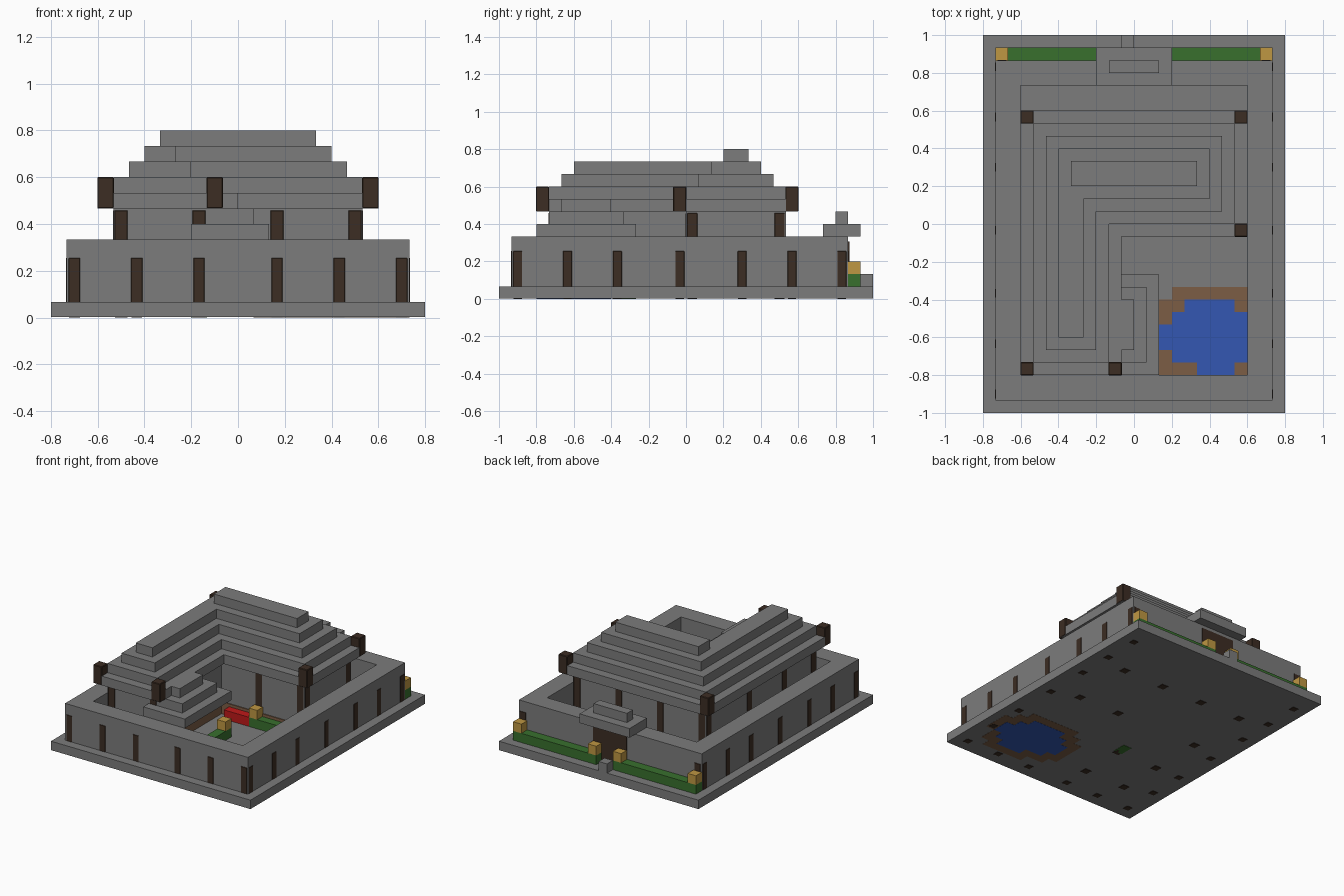
import bpy
import bmesh
from mathutils import Matrix, Vector

U = 1 / 15  # one building block

if "Cube" in bpy.data.objects:
    bpy.data.objects.remove(bpy.data.objects["Cube"], do_unlink=True)


def material(name, rgb):
    m = bpy.data.materials.new(name)
    m.use_nodes = True
    m.diffuse_color = (*rgb, 1)
    m.node_tree.nodes["Principled BSDF"].inputs["Base Color"].default_value = (*rgb, 1)
    return m


STONE = material("grey stone", (0.2, 0.2, 0.2))
WOOD = material("dark wood", (0.045, 0.026, 0.017))
EARTH = material("brown earth", (0.2, 0.11, 0.06))
WATER = material("blue water", (0.033, 0.095, 0.45))
LEAF = material("hedge green", (0.04, 0.16, 0.027))
GOLD = material("lantern gold", (0.52, 0.31, 0.055))
RED = material("red cloth", (0.52, 0.01, 0.01))


def finish(name, bm, mat):
    bmesh.ops.recalc_face_normals(bm, faces=bm.faces)
    bm.transform(Matrix.Scale(U, 4))
    mesh = bpy.data.meshes.new(name)
    bm.to_mesh(mesh)
    bm.free()
    mesh.materials.append(mat)
    ob = bpy.data.objects.new(name, mesh)
    bpy.context.scene.collection.objects.link(ob)
    return ob


def boxes(name, mat, items, chamfer=0):
    """Join boxes given as (x0, x1, y0, y1, z0, z1) in blocks."""
    bm = bmesh.new()
    for x0, x1, y0, y1, z0, z1 in items:
        mid = Vector((x0 + x1, y0 + y1, z0 + z1)) / 2
        size = Matrix.Diagonal((x1 - x0, y1 - y0, z1 - z0, 1))
        bmesh.ops.create_cube(bm, size=1, matrix=Matrix.Translation(mid) @ size)
    if chamfer:
        bmesh.ops.bevel(bm, geom=bm.edges[:], offset=chamfer, segments=1, affect="EDGES")
    return finish(name, bm, mat)


def prism(name, mat, outline, z0, z1):
    bm = bmesh.new()
    face = bm.faces.new([bm.verts.new((x, y, z0)) for x, y in outline])
    up = bmesh.ops.extrude_face_region(bm, geom=[face])["geom"]
    bmesh.ops.translate(bm, vec=(0, 0, z1 - z0),
                        verts=[v for v in up if isinstance(v, bmesh.types.BMVert)])
    return finish(name, bm, mat)


def wing_outline(s):
    """L-shaped outline, drawn in by s blocks on every side."""
    left, right, back = -9 + s, 9 - s, 9 - s
    return [(left, -12 + s), (-1 - s, -12 + s), (-1 - s, -1 + s),
            (right, -1 + s), (right, back), (left, back)]


# Ground slab and perimeter wall
boxes("ground_slab", STONE, [(-12, 12, -15, 15, 0.03, 1)])
boxes("perimeter_wall", STONE, [
    (-11, 11, -14, -12, 1, 5), (-11, 11, 11, 13, 1, 5),
    (-11, -9, -12, 11, 1, 5), (9, 11, -12, 11, 1, 5)])

# Wall posts along the front and both sides
E = 0.03
posts = [(x - E, x + 1 + E, -14 - E, -13, 0, 4) for x in (-11, -7, -3, 2, 6, 10)]
for y in (-14, -10, -6, -1, 4, 8, 12):
    for x in (-11, 10):
        posts.append((x - E, x + 1 + E, y - E, y + 1 + E, 0, 4))
boxes("wall_posts", WOOD, posts, 0.2)

# Main L-shaped hall and its columns
prism("hall_walls", STONE, wing_outline(1), 1, 7)
column_spots = [(-8, -11), (-3, -11), (-8, -6), (-3, -6), (-8, 0), (-8, 7),
                (-3, 7), (2, 7), (7, 7), (2, 0), (7, 0)]
boxes("hall_columns", WOOD,
      [(x - E, x + 1 + E, y - E, y + 1 + E, 0, 7) for x, y in column_spots], 0.15)
boxes("hall_plinth", EARTH, [(-2, 8, -0.1, 0, 1, 2.3), (-2, -1.9, -11, 0, 1, 2.3)])

# Stepped roof with corner finials and ridge
for i in range(4):
    prism(f"roof_tier_{i + 1}", STONE, wing_outline(i), 7 + i, 8 + i)
boxes("roof_ridge", STONE, [(-5, 5, 3, 5, 11, 12)])
corners = [(-9, 8), (8, 8), (8, -1), (-9, -12), (-2, -12)]
boxes("roof_finials", WOOD,
      [(x - E, x + 1 + E, y - E, y + 1 + E, 7, 9) for x, y in corners], 0.06)

# Pavilion roof beside the pool
for i in range(3):
    boxes(f"pavilion_tier_{i + 1}", STONE,
          [(-3 + i, 2 - i, -12 + i, -4 - i, 5 + i, 6 + i)])

# Pool, cut in rows of (y0, y1, x0, x1)
rim = [(-6, -5, 3, 9), (-7, -6, 2, 10), (-10, -7, 1, 11),
       (-11, -10, 1, 10), (-12, -11, 2, 10), (-13, -12, 4, 9)]
water = [(-7, -6, 4, 8), (-8, -7, 3, 9), (-10, -8, 2, 10),
         (-11, -10, 3, 9), (-12, -11, 5, 8)]
boxes("pool_rim", EARTH, [(a, b, c, d, 0.015, 1.02) for c, d, a, b in rim])
boxes("pool_water", WATER, [(a, b, c, d, 0, 1.04) for c, d, a, b in water])

# Gate roof and dark doorway at the back
boxes("gate_roof", STONE, [(-3, 3, 11, 14, 5, 6), (-2, 2, 12, 13, 6, 7)])
boxes("gate_door", WOOD, [(-2, 2, 13, 13.1, 1, 4.6)])
boxes("gate_post", STONE, [(-1, 0, 14, 15, 1, 2)])

# Hedges and lanterns
boxes("back_hedges", LEAF, [(-11, -1, 13, 14, 1, 2), (1, 11, 13, 14, 1, 2)])
boxes("court_hedges", LEAF, [(2, 8, -1, -0.1, 1, 2), (1, 2, -8, -4, 1, 2),
                             (-3, -2, -5.5, -4, 0, 2)])
lanterns = [(x, 13) for x in (-11, -2, 1, 10)] + [(2, -1), (1, -5)]
boxes("lanterns", GOLD, [(x, x + 1, y, y + 1, 2, 3) for x, y in lanterns])

# Red bench in the courtyard
boxes("court_bench", RED, [(-1, 2, -1, -0.1, 1, 2)])
